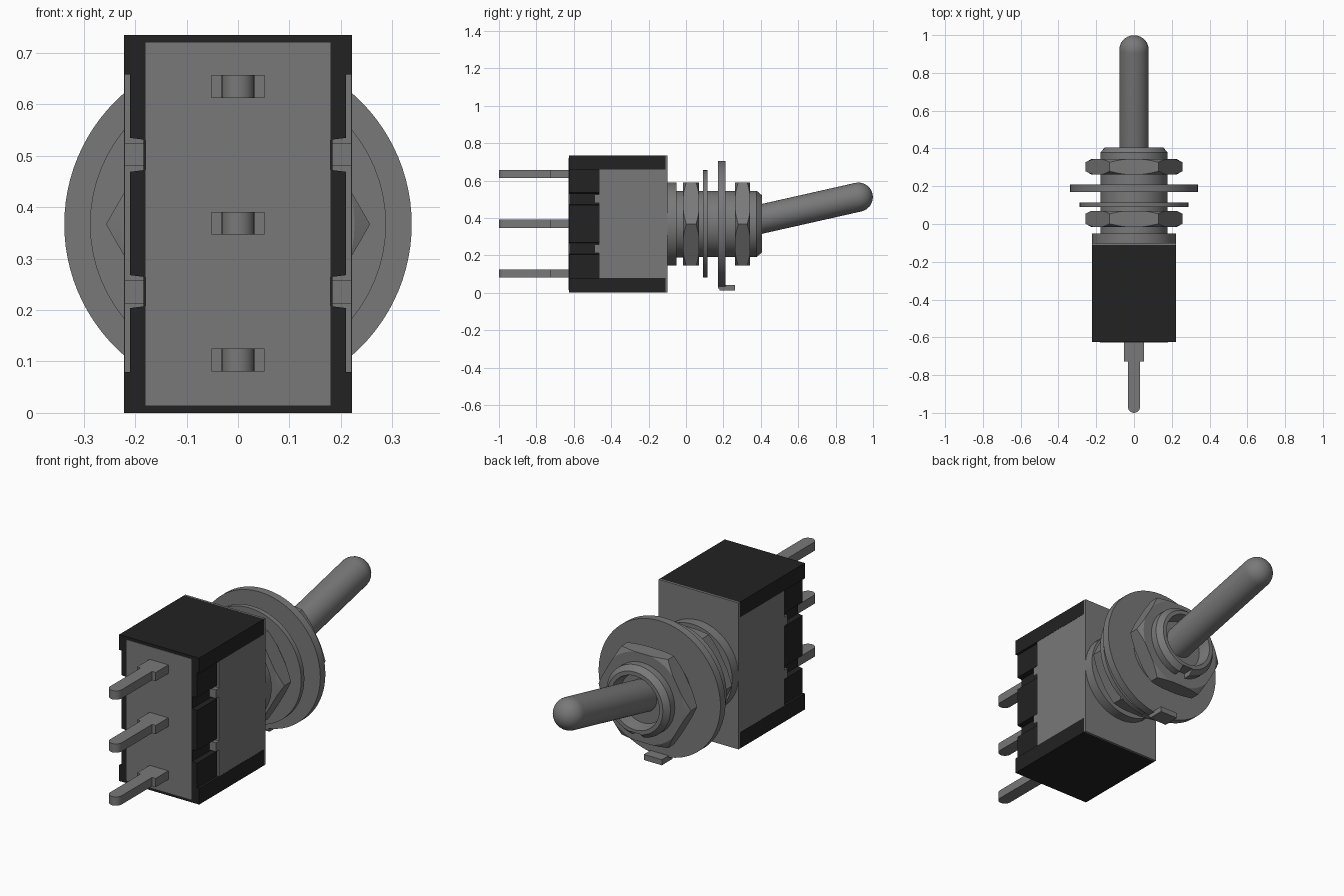
import bpy, bmesh, math
from mathutils import Matrix, Vector

if "Cube" in bpy.data.objects:
    bpy.data.objects.remove(bpy.data.objects["Cube"], do_unlink=True)

AXIS = 0.367  # height of the bushing axis


def material(name, value):
    m = bpy.data.materials.new(name)
    m.use_nodes = True
    col = (value, value, value, 1)
    m.diffuse_color = col
    m.node_tree.nodes["Principled BSDF"].inputs["Base Color"].default_value = col
    return m


METAL = material("grey metal", 0.19)
BLACK = material("black plastic", 0.016)


def finish(name, bm, mat, smooth=False):
    bmesh.ops.recalc_face_normals(bm, faces=bm.faces)
    me = bpy.data.meshes.new(name)
    bm.to_mesh(me)
    bm.free()
    me.materials.append(mat)
    ob = bpy.data.objects.new(name, me)
    bpy.context.collection.objects.link(ob)
    if smooth:
        activate(ob)
        bpy.ops.object.shade_smooth_by_angle(angle=math.radians(30))
    return ob


def activate(ob):
    bpy.ops.object.select_all(action='DESELECT')
    ob.select_set(True)
    bpy.context.view_layer.objects.active = ob


def box(name, x, y, z, mat):
    bm = bmesh.new()
    size = [b - a for a, b in (x, y, z)]
    mid = [(a + b) / 2 for a, b in (x, y, z)]
    bmesh.ops.create_cube(bm, size=1, matrix=Matrix.Translation(mid) @ Matrix.Diagonal((*size, 1)))
    return finish(name, bm, mat)


def prism(name, pts, axis, lo, hi, mat, smooth=False):
    """Extrude a 2D outline along y (points are x, z) or z (points are x, y)."""
    bm = bmesh.new()
    at = (lambda p: (p[0], lo, p[1])) if axis == 'y' else (lambda p: (p[0], p[1], lo))
    f = bm.faces.new([bm.verts.new(at(p)) for p in pts])
    new = bmesh.ops.extrude_face_region(bm, geom=[f])["geom"]
    step = Vector((0, hi - lo, 0)) if axis == 'y' else Vector((0, 0, hi - lo))
    bmesh.ops.translate(bm, vec=step, verts=[v for v in new if isinstance(v, bmesh.types.BMVert)])
    return finish(name, bm, mat, smooth)


def lathe(name, profile, mat, closed=False, steps=64):
    """Revolve (radius, y) points about the bushing axis."""
    bm = bmesh.new()
    vs = [bm.verts.new((r, y, AXIS)) for r, y in profile]
    pairs = list(zip(vs, vs[1:])) + ([(vs[-1], vs[0])] if closed else [])
    es = [bm.edges.new(p) for p in pairs]
    bmesh.ops.spin(bm, geom=vs + es, cent=(0, 0, AXIS), axis=(0, 1, 0),
                   angle=2 * math.pi, steps=steps, use_duplicate=False)
    bmesh.ops.remove_doubles(bm, verts=bm.verts, dist=1e-5)
    return finish(name, bm, mat, True)


def boolean(ob, cutter, operation):
    cutter.hide_render = True
    mod = ob.modifiers.new("cut", 'BOOLEAN')
    mod.operation, mod.object, mod.solver = operation, cutter, 'EXACT'
    activate(ob)
    bpy.ops.object.modifier_apply(modifier=mod.name)
    bpy.data.objects.remove(cutter, do_unlink=True)


# Plastic body: core and two full-width end blocks
box("body_core", (-0.184, 0.184), (-0.624, -0.11), (0.01, 0.725), BLACK)
box("body_bottom", (-0.222, 0.222), (-0.625, -0.11), (0, 0.08), BLACK)
box("body_top", (-0.222, 0.222), (-0.625, -0.11), (0.658, 0.735), BLACK)

# Black ribs and the metal cover on each side
RIBS = (("lower", 0.07, 0.207), ("middle", 0.265, 0.472), ("upper", 0.532, 0.67))
TABS = (("lower", 0.213, 0.258), ("upper", 0.48, 0.524))
for side, s in (("left", 1), ("right", -1)):
    for label, z0, z1 in RIBS:
        prism(f"{side}_{label}_rib",
              [(s * 0.17, z0 - 0.002), (s * 0.21, z0 + 0.003), (s * 0.21, z1 - 0.003), (s * 0.17, z1 + 0.002)],
              'y', -0.625, -0.46, BLACK)
    x = sorted((s * 0.18, s * 0.221))
    box(f"{side}_cover", x, (-0.465, -0.105), (0.08, 0.658), METAL)
    for label, z0, z1 in TABS:
        box(f"{side}_{label}_cover_tab", x, (-0.49, -0.46), (z0, z1), METAL)

# Terminal plate at the front and mounting plate at the back
box("terminal_plate", (-0.18, 0.18), (-0.627, -0.615), (0.014, 0.721), METAL)
box("mounting_plate", (-0.222, 0.222), (-0.11, -0.1), (0, 0.735), METAL)

# Three stepped terminals with rounded ends
tip = [(-0.032 * math.cos(a), -0.968 - 0.032 * math.sin(a))
       for a in (math.pi * i / 12 for i in range(13))]
outline = [(0.052, -0.727), (0.052, -0.62), (-0.052, -0.62), (-0.052, -0.727), (-0.032, -0.727)]
outline += tip + [(0.032, -0.727)]
for label, z in (("lower", 0.103), ("middle", 0.369), ("upper", 0.635)):
    prism(f"{label}_terminal", outline, 'z', z - 0.022, z + 0.022, METAL, True)

# Hollow bushing with collar, chamfered mouth and a keyway along the bottom
bushing = lathe("bushing", [(0, -0.102), (0.222, -0.102), (0.222, -0.05), (0.178, -0.05), (0.178, 0.378),
                            (0.155, 0.405), (0.135, 0.405), (0.115, 0.30), (0.115, 0.22), (0, 0.22)], METAL)
boolean(bushing, box("keyway_cutter", (-0.03, 0.03), (-0.01, 0.5), (0.1, AXIS - 0.15), METAL), 'DIFFERENCE')


# Chamfered hex nuts
def nut(name, y0, y1):
    pts = [(0.257 * math.cos(math.pi * i / 3), AXIS + 0.257 * math.sin(math.pi * i / 3)) for i in range(6)]
    ob = prism(name, pts, 'y', y0, y1, METAL)
    c = 0.018
    shape = lathe(name + "_cutter", [(0, y0 - 0.001), (0.225, y0 - 0.001), (0.26, y0 + c),
                                     (0.26, y1 - c), (0.225, y1 + 0.001), (0, y1 + 0.001)], METAL)
    boolean(ob, shape, 'INTERSECT')


nut("inner_nut", -0.015, 0.07)
nut("outer_nut", 0.263, 0.343)

# Split lock washer
lock = lathe("lock_washer", [(0.178, 0.09), (0.288, 0.09), (0.288, 0.115), (0.178, 0.115)], METAL, True)
boolean(lock, box("split_cutter", (-0.025, 0.025), (0, 0.15), (0, 0.25), METAL), 'DIFFERENCE')

# Large washer with a bent locating tab
lathe("large_washer", [(0.177, 0.17), (0.338, 0.17), (0.338, 0.21), (0.177, 0.21)], METAL, True, 96)
box("washer_tab_root", (-0.05, 0.05), (0.17, 0.21), (0.022, 0.08), METAL)
box("washer_tab", (-0.05, 0.05), (0.178, 0.263), (0.013, 0.041), METAL)

# Tilted lever with a round end
R, LENGTH = 0.078, 0.70
dome = [(R * math.cos(a), LENGTH + R * math.sin(a)) for a in (math.pi * i / 20 for i in range(11))]
lever = lathe("lever", [(0, 0), (R, 0)] + dome[:-1] + [(0, LENGTH + R)], METAL, steps=48)
end = Vector((0, 0.921, 0.511))
tilt = Matrix.Rotation(math.radians(12.7), 4, 'X')
lever.data.transform(Matrix.Translation(end) @ tilt @ Matrix.Translation((0, -LENGTH, -AXIS)))
